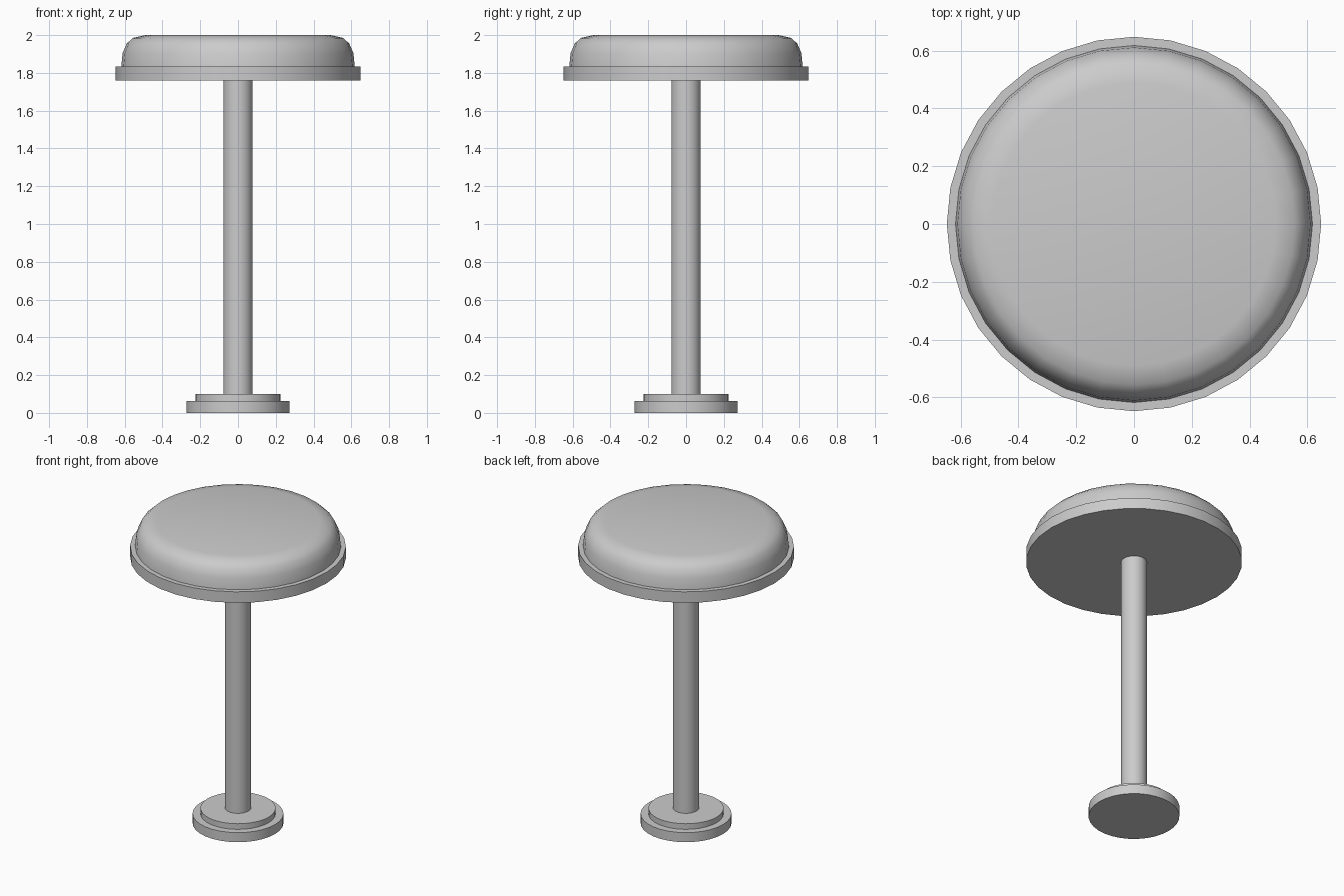
import bpy, bmesh, math

if "Cube" in bpy.data.objects:
    bpy.data.objects.remove(bpy.data.objects["Cube"])

SIDES = 32


def lathe(name, profile, angle=35):
    """Revolve (radius, z) points around z, capping both ends."""
    bm = bmesh.new()
    rings = []
    for r, z in profile:
        rings.append([bm.verts.new((r * math.cos(2 * math.pi * i / SIDES),
                                    r * math.sin(2 * math.pi * i / SIDES), z))
                      for i in range(SIDES)])
    for a, b in zip(rings, rings[1:]):
        for i in range(SIDES):
            j = (i + 1) % SIDES
            bm.faces.new((a[i], a[j], b[j], b[i]))
    bm.faces.new(rings[0][::-1])
    bm.faces.new(rings[-1])
    mesh = bpy.data.meshes.new(name)
    bm.to_mesh(mesh)
    bm.free()
    ob = bpy.data.objects.new(name, mesh)
    bpy.context.collection.objects.link(ob)
    bpy.ops.object.select_all(action='DESELECT')
    ob.select_set(True)
    bpy.context.view_layer.objects.active = ob
    bpy.ops.object.shade_smooth_by_angle(angle=math.radians(angle))
    return ob


# Stepped floor flange
lathe("base", [(0.273, 0), (0.273, 0.063), (0.226, 0.063), (0.226, 0.10)])

# Central post
lathe("post", [(0.078, 0.10), (0.078, 1.76)])

# Flat rim under the cushion
lathe("seat_rim", [(0.648, 1.76), (0.648, 1.833)])

# Padded cushion with rounded edge
lathe("cushion", [(0.618, 1.833), (0.611, 1.905), (0.589, 1.955),
                  (0.557, 1.985), (0.49, 2.0)], 50)
